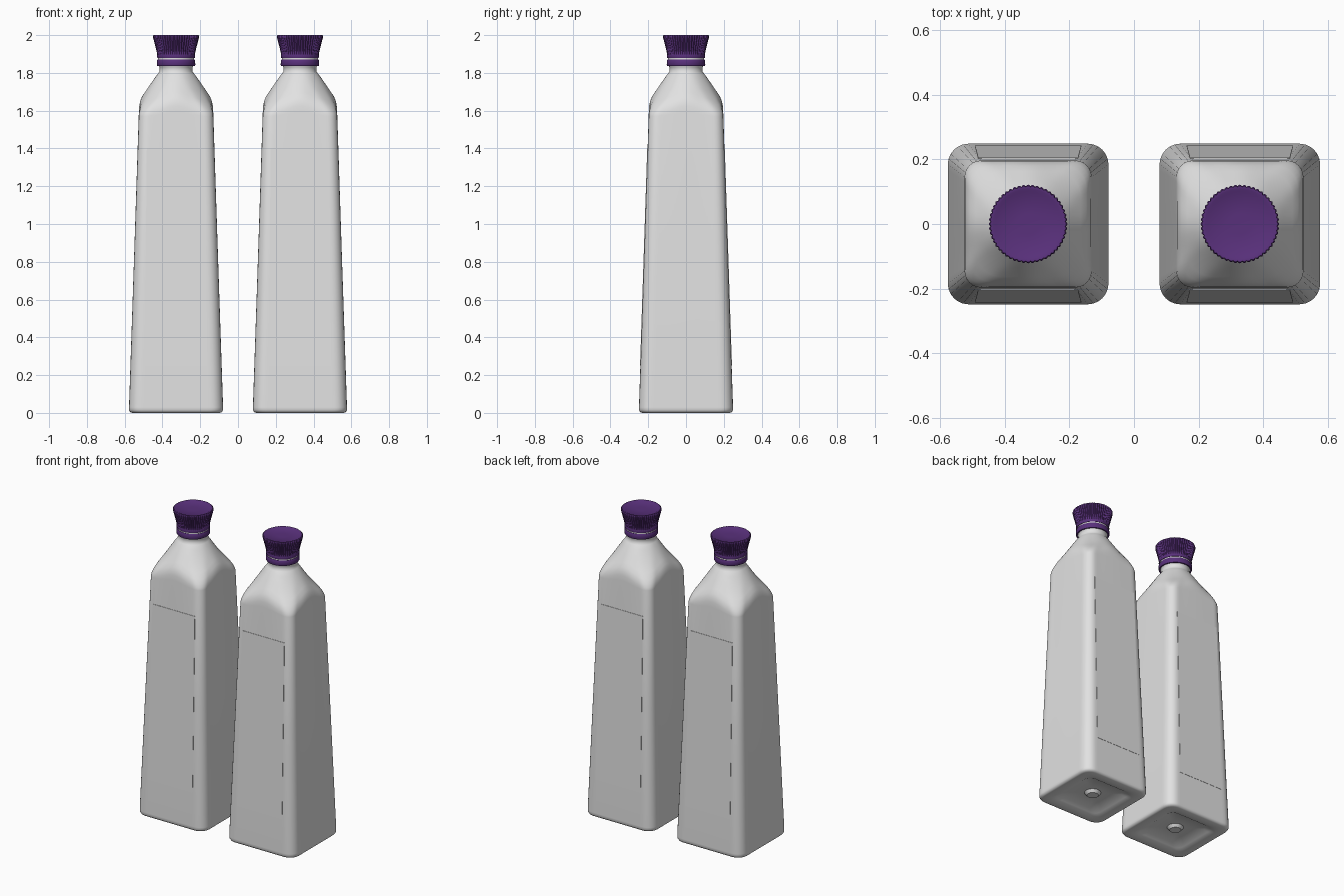
import bpy, bmesh, math

if "Cube" in bpy.data.objects:
    bpy.data.objects.remove(bpy.data.objects["Cube"])


def material(name, rgb):
    m = bpy.data.materials.new(name)
    m.diffuse_color = (*rgb, 1)
    m.use_nodes = True
    m.node_tree.nodes["Principled BSDF"].inputs["Base Color"].default_value = m.diffuse_color
    return m


WHITE = material("milky_white", (0.76, 0.76, 0.76))
PURPLE = material("purple", (0.10, 0.03, 0.20))


def finish(bm, name, mat, x, angle=35):
    bmesh.ops.recalc_face_normals(bm, faces=bm.faces)
    me = bpy.data.meshes.new(name)
    bm.to_mesh(me)
    bm.free()
    me.materials.append(mat)
    ob = bpy.data.objects.new(name, me)
    bpy.context.collection.objects.link(ob)
    ob.location.x = x
    bpy.ops.object.select_all(action='DESELECT')
    ob.select_set(True)
    bpy.context.view_layer.objects.active = ob
    bpy.ops.object.shade_smooth_by_angle(angle=math.radians(angle))
    return ob


def loft(rings, n, point):
    """Skin a stack of rings; point(ring, angle index) gives each vertex."""
    bm = bmesh.new()
    loops = [[bm.verts.new(point(r, i)) for i in range(n)] for r in rings]
    for a, b in zip(loops, loops[1:]):
        for i in range(n):
            j = (i + 1) % n
            bm.faces.new((a[i], a[j], b[j], b[i]))
    bm.faces.new(loops[0])
    bm.faces.new(loops[-1])
    return bm


def square_radius(half, corner, t):
    """Distance from centre to a rounded square along angle t."""
    c, s = abs(math.cos(t)), abs(math.sin(t))
    c, s = max(c, s), min(c, s)
    k = half - corner
    if half * s / c <= k:
        return half / c
    d = k * (c + s)
    return d + math.sqrt(max(0, d * d - 2 * k * k + corner * corner))


# half width, corner radius, height, how far the corners sink
BODY = [
    (0.015, 0.015, 0.012, 0), (0.035, 0.035, 0.012, 0), (0.05, 0.05, 0.03, 0),
    (0.065, 0.06, 0.03, 0), (0.14, 0.04, 0.025, 0), (0.165, 0.045, 0.01, 0),
    (0.19, 0.05, 0.001, 0), (0.232, 0.06, 0, 0), (0.243, 0.063, 0.004, 0),
    (0.249, 0.065, 0.015, 0), (0.249, 0.065, 0.03, 0), (0.223, 0.058, 0.8, 0),
    (0.197, 0.052, 1.59, 0.02), (0.195, 0.055, 1.625, 0.04),
    (0.190, 0.062, 1.65, 0.045), (0.180, 0.07, 1.675, 0.045),
    (0.163, 0.08, 1.70, 0.04), (0.135, 0.09, 1.741, 0.03),
    (0.108, 0.093, 1.78, 0.01), (0.095, 0.092, 1.797, 0),
    (0.088, 0.088, 1.806, 0), (0.087, 0.087, 1.83, 0), (0.094, 0.094, 1.84, 0),
    (0.096, 0.096, 1.86, 0), (0.096, 0.096, 1.89, 0),
]
BODY_N = 128


def body_point(ring, i):
    half, corner, z, sink = ring
    t = 2 * math.pi * i / BODY_N
    r = square_radius(half, corner, t)
    z -= sink * math.sin(2 * t) ** 2
    return r * math.cos(t), r * math.sin(t), z


# radius, height, rib depth
BAND = [(0.09, 1.836, 0), (0.099, 1.836, 0), (0.102, 1.842, 0),
        (0.101, 1.866, 0), (0.098, 1.871, 0), (0.09, 1.871, 0)]
CAP = [(0.09, 1.879, 0), (0.099, 1.879, 0), (0.101, 1.884, 0),
       (0.100, 1.893, 0), (0.100, 1.9, 0.003), (0.108, 1.935, 0.005),
       (0.117, 1.97, 0.005), (0.122, 1.988, 0.005), (0.122, 1.996, 0.005),
       (0.118, 2.0, 0.003), (0.108, 2.0, 0), (0.10, 1.995, 0),
       (0.03, 1.993, 0)]
RIBS = 52


def cap_point(ring, i):
    r, z, depth = ring
    t = 2 * math.pi * i / (RIBS * 4)
    r -= depth * (0, 0.3, 1, 0.3)[i % 4]
    return r * math.cos(t), r * math.sin(t), z


def label(name, x, side):
    """Thin panel lying on the sloping front or back face."""
    bm = bmesh.new()

    def quad(lift):
        return [bm.verts.new((px, side * (0.25 - 0.033 * z + lift), z))
                for px, z in ((-0.165, 0.25), (0.165, 0.25), (0.155, 1.4), (-0.155, 1.4))]
    a, b = quad(-0.003), quad(0.0015)
    bm.faces.new(a)
    bm.faces.new(b)
    for i in range(4):
        j = (i + 1) % 4
        bm.faces.new((a[i], a[j], b[j], b[i]))
    finish(bm, name, WHITE, x)


# two identical bottles
for tag, x in (("left", -0.328), ("right", 0.328)):
    finish(loft(BODY, BODY_N, body_point), f"{tag}_bottle_body", WHITE, x, 50)
    finish(loft(BAND, RIBS * 4, cap_point), f"{tag}_cap_band", PURPLE, x)
    finish(loft(CAP, RIBS * 4, cap_point), f"{tag}_ribbed_cap", PURPLE, x)
    label(f"{tag}_front_label", x, -1)
    label(f"{tag}_back_label", x, 1)
